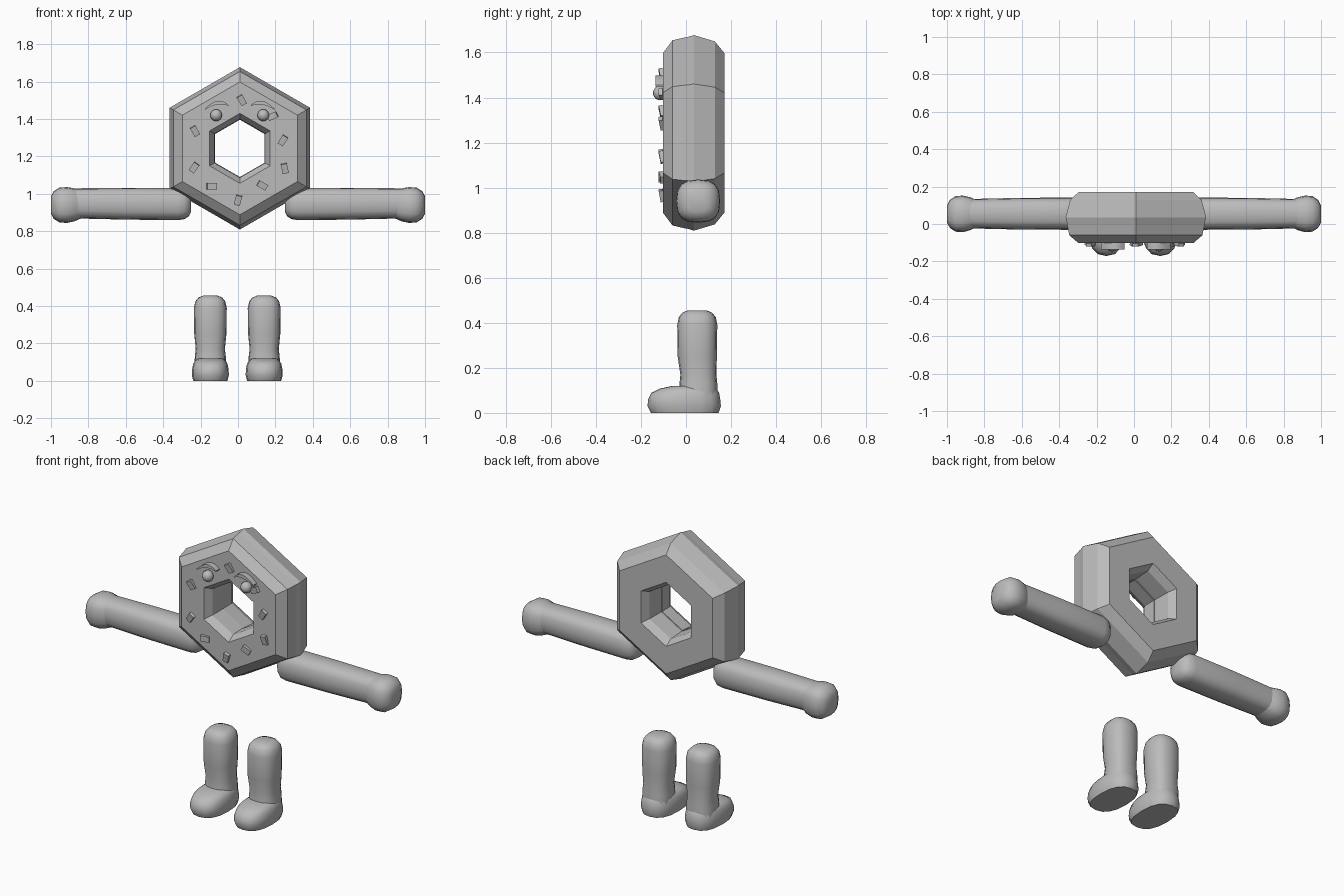
import bpy, bmesh, math
from mathutils import Matrix, Vector

if "Cube" in bpy.data.objects:
    bpy.data.objects.remove(bpy.data.objects["Cube"])

grey = bpy.data.materials.new("grey")
grey.diffuse_color = (0.5, 0.5, 0.5, 1)
grey.use_nodes = True
grey.node_tree.nodes["Principled BSDF"].inputs["Base Color"].default_value = grey.diffuse_color


def finish(name, bm, smooth=None):
    bmesh.ops.recalc_face_normals(bm, faces=bm.faces)
    me = bpy.data.meshes.new(name)
    bm.to_mesh(me)
    bm.free()
    me.materials.append(grey)
    ob = bpy.data.objects.new(name, me)
    bpy.context.collection.objects.link(ob)
    if smooth:
        bpy.ops.object.select_all(action='DESELECT')
        ob.select_set(True)
        bpy.context.view_layer.objects.active = ob
        bpy.ops.object.shade_smooth_by_angle(angle=math.radians(smooth))
    return ob


def hex_ring(name, profile, centre=(0.01, 0, 1.243)):
    """Sweep a closed (radius, y) profile round a six-sided ring."""
    bm = bmesh.new()
    rings = []
    for i in range(6):
        a = math.radians(90 + 60 * i)
        rings.append([bm.verts.new((centre[0] + r * math.cos(a), y,
                                    centre[2] + r * math.sin(a))) for r, y in profile])
    n = len(profile)
    for i in range(6):
        p, q = rings[i], rings[(i + 1) % 6]
        for j in range(n):
            k = (j + 1) % n
            bm.faces.new((p[j], p[k], q[k], q[j]))
    return finish(name, bm)


def oval(rx, ry, n=16, power=2.5):
    """Rounded-square outline."""
    out = []
    for i in range(n):
        c, s = math.cos(2 * math.pi * i / n), math.sin(2 * math.pi * i / n)
        out.append((math.copysign(abs(c) ** (2 / power), c) * rx,
                    math.copysign(abs(s) ** (2 / power), s) * ry))
    return out


def loft(name, sections, place, smooth=50, power=2.5):
    """Skin sections (t, u centre, v centre, ru, rv); place maps (t, u, v) to xyz."""
    bm = bmesh.new()
    rings = [[bm.verts.new(place(t, cu + u, cv + v)) for u, v in oval(ru, rv, 16, power)]
             for t, cu, cv, ru, rv in sections]
    for p, q in zip(rings, rings[1:]):
        for j in range(16):
            k = (j + 1) % 16
            bm.faces.new((p[j], p[k], q[k], q[j]))
    bm.faces.new(rings[0])
    bm.faces.new(rings[-1])
    return finish(name, bm, smooth)


# Ring body and the thin icing shell over its front
hex_ring("ring_body", [(0.352, -0.096), (0.406, -0.056), (0.434, 0.035), (0.406, 0.128),
                       (0.352, 0.172), (0.19, 0.172), (0.162, 0.128), (0.156, 0.035),
                       (0.162, -0.056), (0.19, -0.096)])
hex_ring("icing", [(0.355, -0.102), (0.411, -0.06), (0.425, 0.0), (0.40, -0.05),
                   (0.35, -0.09), (0.19, -0.09), (0.165, -0.05), (0.158, 0.02),
                   (0.153, 0.02), (0.157, -0.06), (0.187, -0.102)])

# Sprinkles: x, z, turn in degrees
sprinkles = [(0.02, 1.50, 30), (-0.23, 1.335, 30), (-0.235, 1.14, -35),
             (-0.14, 1.04, 90), (0.0, 0.965, -15), (0.13, 1.045, 60),
             (0.25, 1.135, 12), (0.24, 1.285, -32), (0.185, 1.415, -65)]
for x, z, turn in sprinkles:
    bm = bmesh.new()
    bmesh.ops.create_cube(bm, size=1)
    bm.transform(Matrix.Translation((x, -0.108, z)) @ Matrix.Rotation(math.radians(-turn), 4, 'Y')
                 @ Matrix.Rotation(math.radians(10), 4, 'X')
                 @ Matrix.Diagonal((0.033, 0.018, 0.052, 1)))
    finish("sprinkle", bm)

for side, label in ((-1, "left"), (1, "right")):
    # Eye
    bm = bmesh.new()
    bmesh.ops.create_uvsphere(bm, u_segments=14, v_segments=8, radius=0.032)
    bm.transform(Matrix.Translation((0.009 + side * 0.126, -0.115, 1.42)))
    finish(label + "_eye", bm, 60)

    # Curved eyebrow, thickest in the middle
    bm = bmesh.new()
    a, b, c = Vector((0.06, 1.472)), Vector((0.115, 1.512)), Vector((0.185, 1.452))
    rows = []
    for i in range(9):
        t = i / 8
        p = a * (1 - t) ** 2 + b * 2 * t * (1 - t) + c * t * t
        w = 0.003 + 0.007 * math.sin(math.pi * t)
        rows.append([bm.verts.new((0.009 + side * p.x, y, p.y + dz))
                     for y, dz in ((-0.095, -w), (-0.135, -w), (-0.135, w), (-0.095, w))])
    for p, q in zip(rows, rows[1:]):
        for j in range(4):
            k = (j + 1) % 4
            bm.faces.new((p[j], p[k], q[k], q[j]))
    bm.faces.new(rows[0])
    bm.faces.new(rows[-1])
    finish(label + "_eyebrow", bm, 40)

    # Arm and rounded hand, skinned outwards along x
    def along_x(t, u, v):
        return (side * t, u, v)
    loft(label + "_arm", [(0.25, 0.055, 0.945, 0.038, 0.04), (0.262, 0.055, 0.945, 0.063, 0.065),
                          (0.285, 0.055, 0.945, 0.08, 0.08), (0.32, 0.055, 0.945, 0.086, 0.086),
                          (0.6, 0.055, 0.947, 0.085, 0.085), (0.9, 0.055, 0.949, 0.078, 0.08)],
         along_x, power=2.7)
    loft(label + "_hand", [(0.84, 0.055, 0.943, 0.07, 0.075), (0.875, 0.055, 0.941, 0.088, 0.088),
                           (0.915, 0.054, 0.94, 0.098, 0.096), (0.955, 0.054, 0.94, 0.095, 0.093),
                           (0.985, 0.054, 0.94, 0.074, 0.074), (1.0, 0.054, 0.94, 0.045, 0.047)],
         along_x, power=2.7)

    # Leg and foot, skinned upwards along z
    def along_z(t, u, v):
        return (-0.004 + side * 0.144 + u, v, t)
    loft(label + "_leg", [(0.05, 0, 0.055, 0.085, 0.085), (0.13, 0, 0.055, 0.083, 0.084),
                          (0.17, 0, 0.055, 0.078, 0.08), (0.25, 0, 0.05, 0.086, 0.087),
                          (0.39, 0, 0.05, 0.088, 0.089), (0.425, 0, 0.05, 0.08, 0.082),
                          (0.445, 0, 0.05, 0.064, 0.066), (0.455, 0, 0.05, 0.04, 0.042)], along_z)
    loft(label + "_foot", [(0.0, 0, -0.005, 0.091, 0.15), (0.03, 0, -0.008, 0.099, 0.163),
                           (0.06, 0, -0.008, 0.098, 0.16), (0.09, 0, -0.003, 0.092, 0.15),
                           (0.108, 0, 0.01, 0.082, 0.125), (0.12, 0, 0.03, 0.065, 0.09)], along_z)
